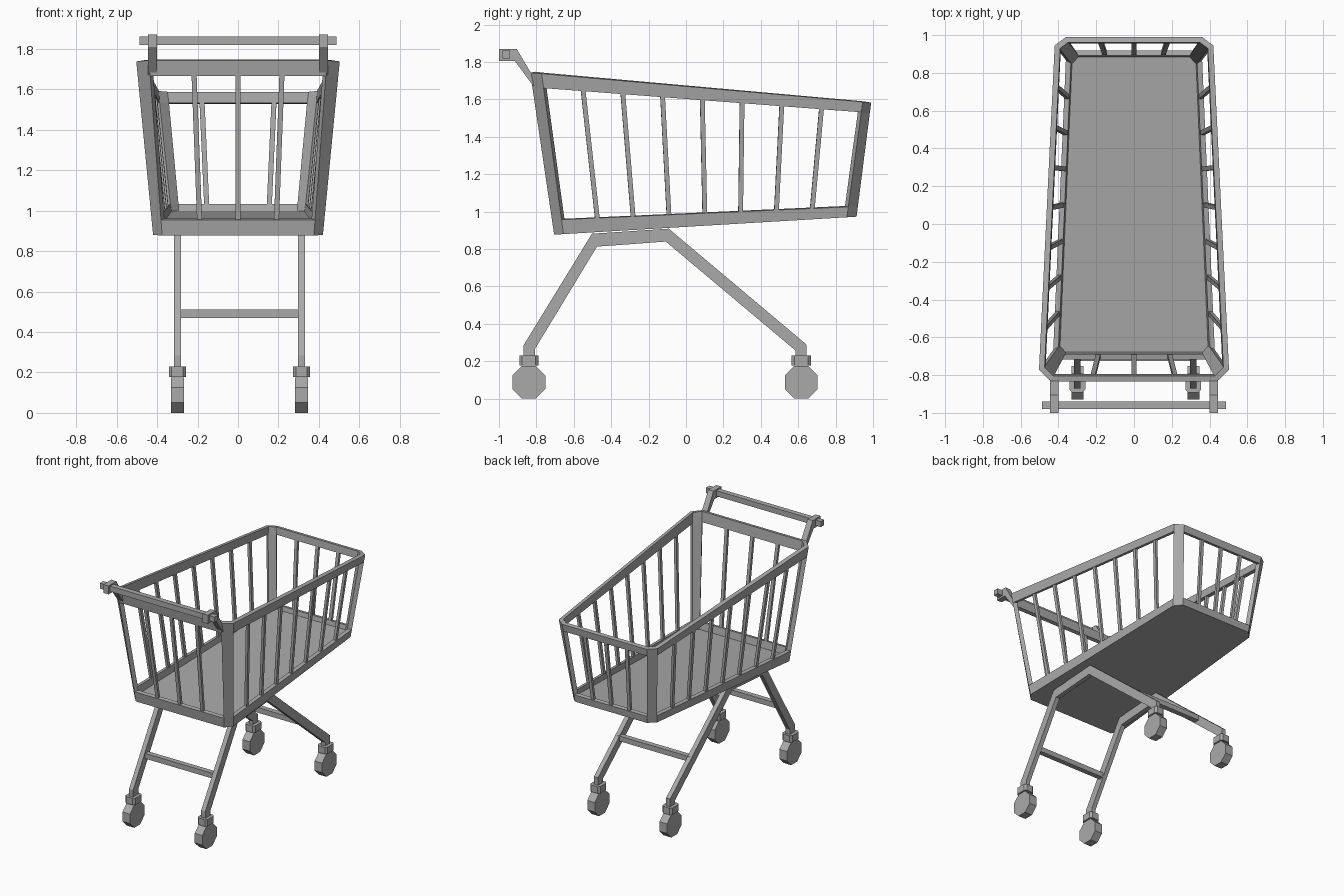
import bpy, bmesh, math
from mathutils import Vector, Matrix

cube = bpy.data.objects.get("Cube")
if cube:
    bpy.data.objects.remove(cube, do_unlink=True)

grey = bpy.data.materials.new("grey metal")
grey.use_nodes = True
COLOUR = (0.4, 0.4, 0.4, 1)
grey.diffuse_color = COLOUR
grey.node_tree.nodes["Principled BSDF"].inputs["Base Color"].default_value = COLOUR


def finish(bm, name):
    bmesh.ops.recalc_face_normals(bm, faces=bm.faces)
    mesh = bpy.data.meshes.new(name)
    bm.to_mesh(mesh)
    bm.free()
    mesh.materials.append(grey)
    obj = bpy.data.objects.new(name, mesh)
    bpy.context.collection.objects.link(obj)
    return obj


def prism(name, points, shift):
    """Extrude a flat outline along a vector."""
    bm = bmesh.new()
    face = bm.faces.new([bm.verts.new(p) for p in points])
    new = bmesh.ops.extrude_face_region(bm, geom=[face])["geom"]
    bmesh.ops.translate(bm, vec=shift, verts=[v for v in new if isinstance(v, bmesh.types.BMVert)])
    return finish(bm, name)


def side_plate(name, profile, x, width):
    return prism(name, [(x - width / 2, y, z) for y, z in profile], (width, 0, 0))


def beam(name, a, b, normal, width, depth):
    """Rectangular bar from a to b, with its depth along normal."""
    axis = (b - a).normalized()
    across = axis.cross(normal).normalized() * width / 2
    out = across.cross(axis).normalized() * depth / 2
    return prism(name, [a + across + out, a - across + out, a - across - out, a + across - out], b - a)


def ring(front, back, z_at):
    """Tapered outline with cut corners; each end is (half width, cut half width, y, cut y)."""
    (fw, fc, fy, fcy), (bw, bc, by, bcy) = front, back
    pts = [(-fc, fy), (fc, fy), (fw, fcy), (bw, bcy), (bc, by), (-bc, by), (-bw, bcy), (-fw, fcy)]
    return [Vector((x, y, z_at(y))) for x, y in pts]


# Basket shell: flared ring with open windows, thickened inward
low = ring((0.42, 0.375, -0.705, -0.655), (0.355, 0.305, 0.912, 0.86),
           lambda y: 0.877 + (y + 0.705) * 0.0594)
high = ring((0.503, 0.44, -0.833, -0.772), (0.42, 0.36, 0.99, 0.945),
            lambda y: 1.743 - (y + 0.833) * 0.0878)
LEVELS = (0, 0.09, 0.91, 1)
WALLS = {0: ("front", 4), 2: ("right", 8), 4: ("back", 4), 6: ("left", 8)}
bm = bmesh.new()
rows = [[bm.verts.new(a.lerp(b, t)) for a, b in zip(low, high)] for t in LEVELS]
bm.faces.new(rows[0])
for level in range(3):
    for i in range(8):
        if level == 1 and i in WALLS:
            continue
        j = (i + 1) % 8
        bm.faces.new((rows[level][i], rows[level][j], rows[level + 1][j], rows[level + 1][i]))
basket = finish(bm, "basket")
solid = basket.modifiers.new("thickness", "SOLIDIFY")
solid.thickness = 0.03
solid.offset = -1
solid.use_even_offset = True

# Upright wires in each window
for i, (side, parts) in WALLS.items():
    j = (i + 1) % 8
    normal = (low[j] - low[i]).cross(high[i] - low[i]).normalized()
    for k in range(1, parts):
        foot = low[i].lerp(low[j], k / parts)
        head = high[i].lerp(high[j], k / parts)
        a, b = foot.lerp(head, 0.08), foot.lerp(head, 0.92)
        beam(f"{side}_wire_{k}", a - normal * 0.015, b - normal * 0.015, normal, 0.025, 0.02)

# Handle: two brackets and a square bar
bracket = [(-1, 1.87), (-0.905, 1.87), (-0.825, 1.735), (-0.815, 1.67), (-0.915, 1.805), (-1, 1.805)]
for side, x in (("left", 0.422), ("right", -0.422)):
    side_plate(f"{side}_handle_bracket", bracket, x, 0.044)
beam("handle_bar", Vector((-0.488, -0.96, 1.84)), Vector((0.488, -0.96, 1.84)), Vector((0, 0, 1)), 0.04, 0.042)

# Bent leg frames, with collar and wheel at each foot
leg = [(-0.87, 0.22), (-0.87, 0.283), (-0.503, 0.882), (-0.092, 0.909), (0.645, 0.289), (0.645, 0.22),
       (0.586, 0.22), (0.586, 0.257), (-0.108, 0.84), (-0.476, 0.813), (-0.807, 0.267), (-0.807, 0.22)]
LEG_X = {"left": 0.314, "right": -0.3}
FEET = {"front": -0.84, "back": 0.616}
R = 0.088
for side, x in LEG_X.items():
    side_plate(f"{side}_leg_frame", leg, x, 0.035)
    for end, y in FEET.items():
        outline = [(sx * dx, sy * dy) for sx, sy, flip in ((1, 1, 0), (-1, 1, 1), (-1, -1, 0), (1, -1, 1))
                   for dx, dy in (((0.042, 0.036), (0.028, 0.051))[::-1 if flip else 1])]
        prism(f"{end}_{side}_collar", [(x + dx, y + dy, 0.178) for dx, dy in outline], (0, 0, 0.052))
        angles = [math.radians(22.5 + 45 * n) for n in range(8)]
        rim = R / math.cos(math.radians(22.5))
        wheel = [(y + rim * math.cos(a), R + rim * math.sin(a)) for a in angles]
        side_plate(f"{end}_{side}_wheel", wheel, x, 0.064)

# Cross bars between the legs
for end, y in (("front", -0.705), ("back", 0.365)):
    beam(f"{end}_cross_bar", Vector((LEG_X["right"], y, 0.49)), Vector((LEG_X["left"], y, 0.49)),
         Vector((0, 0, 1)), 0.04, 0.04)
